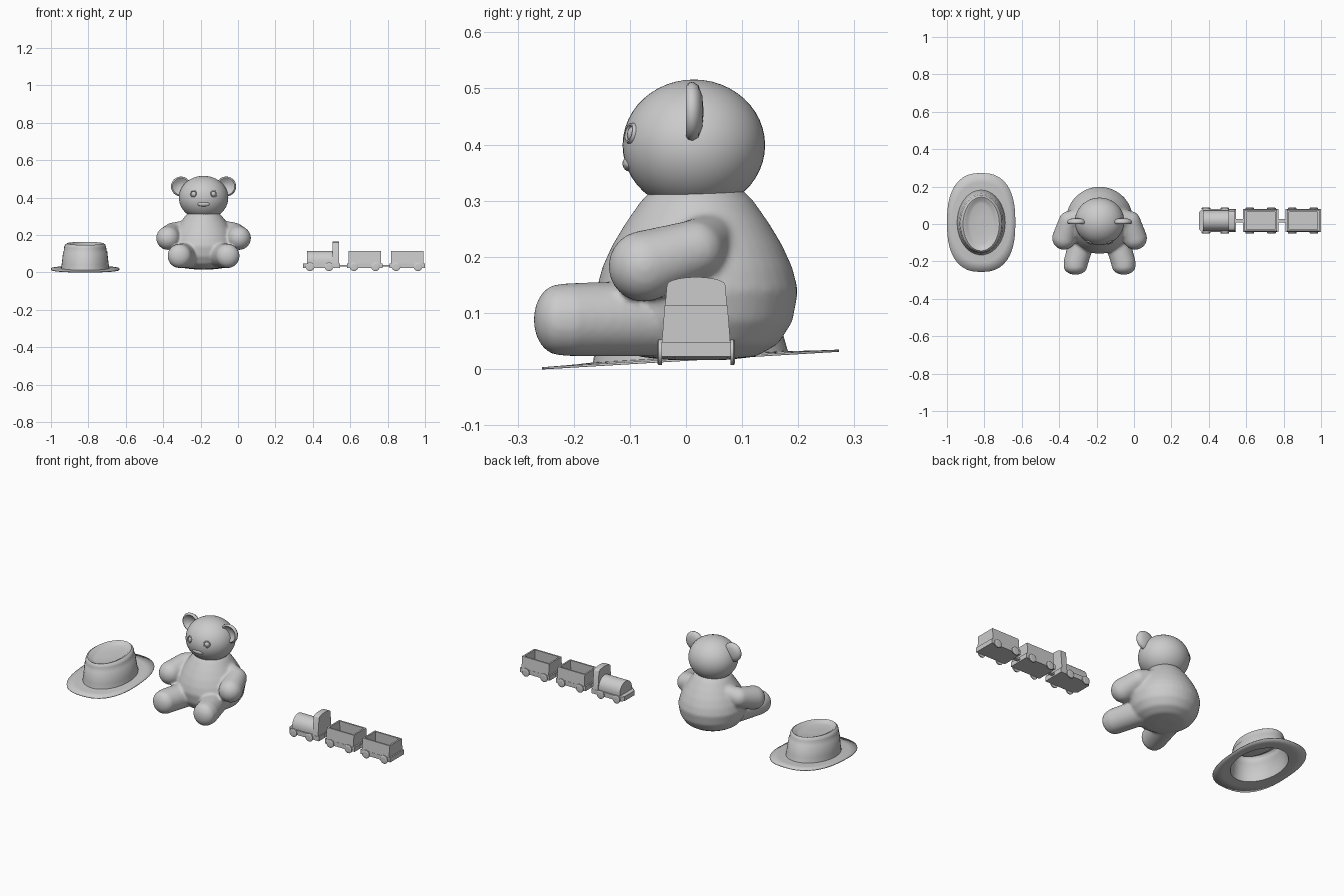
import bpy, bmesh, math
from math import cos, sin, pi
from mathutils import Vector, Matrix

if "Cube" in bpy.data.objects:
    bpy.data.objects.remove(bpy.data.objects["Cube"])

grey = bpy.data.materials.new("plain grey")
grey.use_nodes = True
grey.diffuse_color = (0.6, 0.6, 0.6, 1)
grey.node_tree.nodes["Principled BSDF"].inputs["Base Color"].default_value = (0.6, 0.6, 0.6, 1)


def finish(name, bm, angle=None, loc=(0, 0, 0)):
    bmesh.ops.recalc_face_normals(bm, faces=bm.faces)
    mesh = bpy.data.meshes.new(name)
    bm.to_mesh(mesh)
    bm.free()
    mesh.materials.append(grey)
    ob = bpy.data.objects.new(name, mesh)
    ob.location = loc
    bpy.context.collection.objects.link(ob)
    if angle:
        bpy.ops.object.select_all(action='DESELECT')
        bpy.context.view_layer.objects.active = ob
        ob.select_set(True)
        bpy.ops.object.shade_smooth_by_angle(angle=math.radians(angle))
    return ob


def ellipsoid(bm, c, r, seg=32):
    m = Matrix.Translation(c) @ Matrix.Diagonal((*r, 1))
    bmesh.ops.create_uvsphere(bm, u_segments=seg, v_segments=seg // 2, radius=1, matrix=m)


def loft(bm, rings, cap_start=False, cap_end=True):
    """Bridge a list of closed point rings."""
    rows = [[bm.verts.new(p) for p in ring] for ring in rings]
    n = len(rows[0])
    for a, b in zip(rows, rows[1:]):
        for i in range(n):
            bm.faces.new((a[i], a[(i + 1) % n], b[(i + 1) % n], b[i]))
    if cap_start:
        bm.faces.new(rows[0])
    if cap_end:
        bm.faces.new(rows[-1])


def oval(rx, ry, z, power=2.0, n=40):
    pts = []
    for i in range(n):
        c, s = cos(2 * pi * i / n), sin(2 * pi * i / n)
        pts.append((math.copysign(abs(c) ** (2 / power), c) * rx,
                    math.copysign(abs(s) ** (2 / power), s) * ry, z))
    return pts


def rect(x0, x1, half, z):
    return [(x0, -half, z), (x1, -half, z), (x1, half, z), (x0, half, z)]


# ---- Hat: one thin shell from the brim edge up to the dented crown
bm = bmesh.new()
rings = [oval(0.183, 0.265, 0, 2.5), oval(0.155, 0.215, 0.001, 2.2), oval(0.129, 0.174, 0.003),
         oval(0.125, 0.168, 0.03), oval(0.118, 0.16, 0.092), oval(0.114, 0.156, 0.096),
         oval(0.112, 0.154, 0.118), oval(0.107, 0.15, 0.13), oval(0.097, 0.144, 0.136),
         oval(0.086, 0.139, 0.134), oval(0.075, 0.128, 0.125), oval(0.06, 0.108, 0.12),
         oval(0.02, 0.04, 0.119)]
loft(bm, rings)
hat = finish("hat", bm, 40, (-0.817, 0.008, 0.019))
hat.rotation_euler.x = math.radians(3.4)
shell = hat.modifiers.new("thickness", 'SOLIDIFY')
shell.thickness = 0.004

# ---- Teddy body: round torso with limbs melted into it
CX = -0.184
bm = bmesh.new()
torso = [(0.05, 0.016), (0.105, 0.022), (0.145, 0.045), (0.17, 0.085), (0.18, 0.14), (0.17, 0.18),
         (0.152, 0.22), (0.128, 0.26), (0.1, 0.3), (0.07, 0.33)]
loft(bm, [oval(r, r, z) for r, z in torso], cap_start=True)
bmesh.ops.translate(bm, verts=bm.verts, vec=(0, 0.02, 0))


def limb(points, steps=8):
    for (a, ra), (b, rb) in zip(points, points[1:]):
        for i in range(steps + 1):
            t = i / steps
            r = ra + (rb - ra) * t
            ellipsoid(bm, Vector(a).lerp(Vector(b), t), (r, r, r), 24)


for s in (-1, 1):
    limb([((s * 0.09, 0.045, 0.235), 0.045), ((s * 0.165, 0.015, 0.212), 0.054),
          ((s * 0.19, -0.075, 0.183), 0.064)])
    limb([((s * 0.085, -0.06, 0.09), 0.068), ((s * 0.127, -0.205, 0.088), 0.066)])
    ellipsoid(bm, (s * 0.129, -0.225, 0.088), (0.064, 0.047, 0.064))
body = finish("teddy_body", bm, None, (CX, 0, 0))
remesh = body.modifiers.new("melt", 'REMESH')
remesh.mode = 'VOXEL'
remesh.voxel_size = 0.007
remesh.use_smooth_shade = True
soft = body.modifiers.new("soften", 'SMOOTH')
soft.iterations = 10

# ---- Head
bm = bmesh.new()
ellipsoid(bm, (0, 0, 0), (0.132, 0.127, 0.117), 48)
finish("teddy_head", bm, 60, (CX, 0.014, 0.399))


def turned(name, profile, loc, normal, n=32):
    """Turn (radius, height) points and aim the axis along a normal."""
    b = bmesh.new()
    loft(b, [oval(r, r, h, n=n) for r, h in profile], cap_start=True)
    ob = finish(name, b, 50, loc)
    ob.rotation_euler = Vector(normal).to_track_quat('Z', 'Y').to_euler()
    return ob


# ---- Dished ears and ringed button eyes
ear = [(0.006, -0.018), (0.028, -0.014), (0.039, -0.003), (0.045, 0), (0.051, -0.004),
       (0.053, -0.012), (0.047, -0.022), (0.028, -0.029), (0.006, -0.031)]
eye = [(0.018, -0.012), (0.019, 0.002), (0.017, 0.006), (0.014, 0.006), (0.0125, 0.002),
       (0.010, 0.004), (0.003, 0.007)]
for s, side in ((-1, "right"), (1, "left")):
    turned(side + "_ear", ear, (CX + s * 0.121, 0, 0.459), (0, -1, 0))
    turned(side + "_eye", eye, (CX + s * 0.054, -0.097, 0.42), (s * 0.38, -0.9, 0.2))

# ---- Nose
bm = bmesh.new()
ellipsoid(bm, (0, 0, 0), (0.033, 0.011, 0.013))
nose = finish("nose", bm, 60, (CX, -0.102, 0.365))
nose.rotation_euler.x = math.radians(15)

# ---- Train
TY = 0.018


def block(name, x0, x1, levels):
    b = bmesh.new()
    loft(b, [rect(x0, x1, half, z) for half, z in levels], cap_start=True)
    return finish(name, b, None, (0, TY, 0))


def prism(name, outline, axis_vec):
    b = bmesh.new()
    f = b.faces.new([b.verts.new(p) for p in outline])
    up = bmesh.ops.extrude_face_region(b, geom=[f])["geom"]
    bmesh.ops.translate(b, verts=[v for v in up if isinstance(v, bmesh.types.BMVert)], vec=axis_vec)
    return finish(name, b, 35, (0, TY, 0))


def wheels(prefix, xs):
    for i, x in enumerate(xs):
        for s, side in ((-1, "right"), (1, "left")):
            turned(f"{prefix}_{side}_wheel_{i + 1}",
                   [(0.023, 0), (0.023, 0.006), (0.02, 0.008), (0.01, 0.008)],
                   (x, TY + s * 0.061, 0.03), (0, s, 0), 20)


# Open wagons with tapered sides
for name, x in (("front_wagon", 0.678), ("rear_wagon", 0.905)):
    block(name + "_chassis", x - 0.094, x + 0.094, [(0.062, 0.022), (0.062, 0.048)])
    b = bmesh.new()
    loft(b, [rect(x - 0.086, x + 0.086, 0.061, 0.048), rect(x - 0.086, x + 0.086, 0.056, 0.113),
             rect(x - 0.077, x + 0.077, 0.047, 0.113), rect(x - 0.077, x + 0.077, 0.05, 0.054)],
         cap_start=True)
    finish(name + "_box", b, None, (0, TY, 0))
    wheels(name, (x - 0.059, x + 0.057))
    block(name + "_coupling", x - 0.142, x - 0.09, [(0.01, 0.03), (0.01, 0.04)])

# Engine base with clipped nose, barrel boiler and arched cab
base = [(0.545, -0.062), (0.545, 0.062), (0.365, 0.062), (0.347, 0.045), (0.347, -0.045), (0.365, -0.062)]
prism("engine_base", [(x, y, 0.022) for x, y in base], (0, 0, 0.026))
arc = [(0.37, 0.055 * cos(pi * i / 16), 0.058 + 0.057 * sin(pi * i / 16)) for i in range(17)]
prism("boiler", [(0.37, 0.055, 0.045)] + arc + [(0.37, -0.055, 0.045)], (0.14, 0, 0))
roof = [(0.505, 0.052 * cos(pi * i / 10), 0.15 + 0.014 * sin(pi * i / 10)) for i in range(11)]
prism("cab", [(0.505, 0.061, 0.046)] + roof + [(0.505, -0.061, 0.046)], (0.034, 0, 0))
wheels("engine", (0.385, 0.486))
